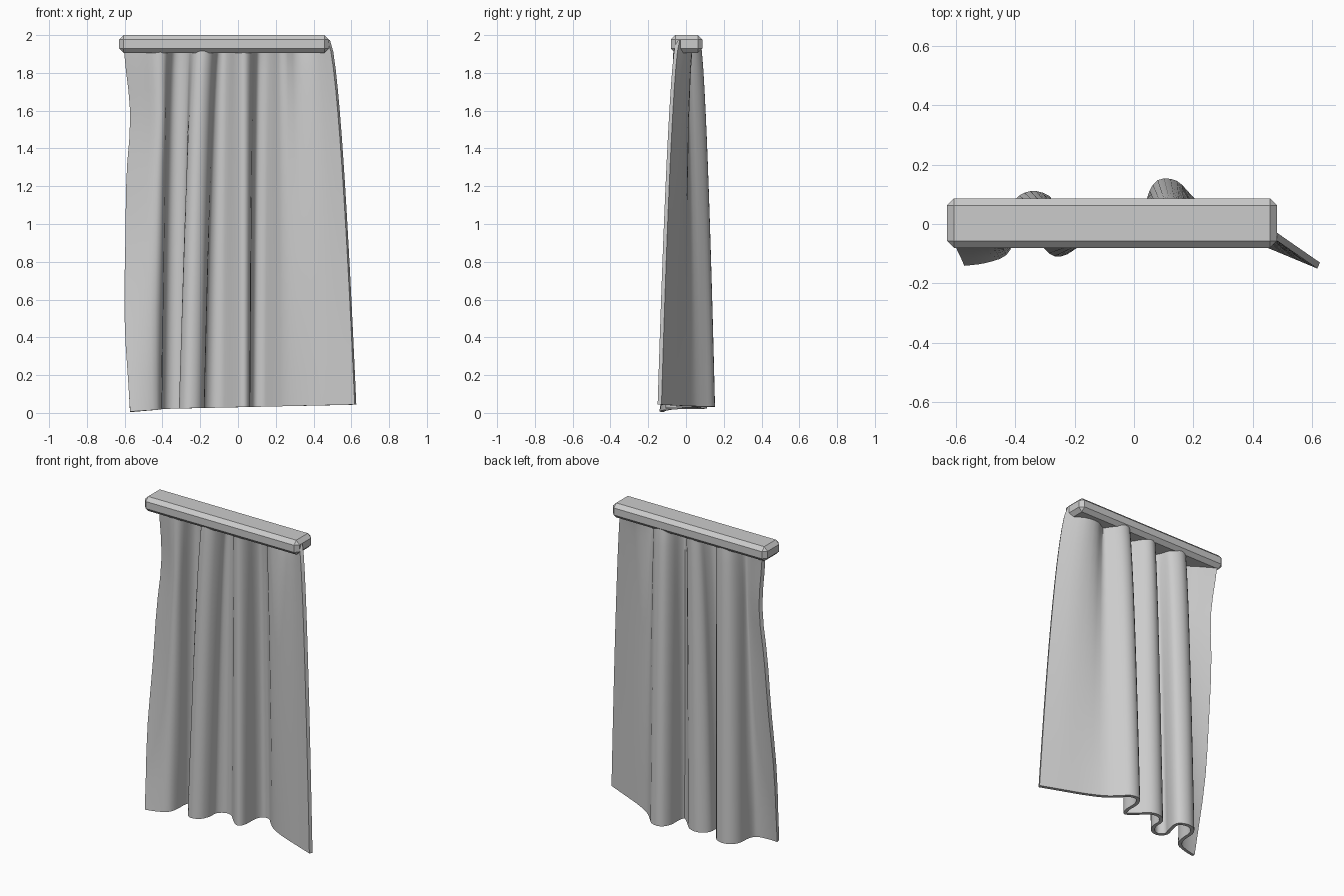
import bpy, bmesh, math
from mathutils import Vector

if "Cube" in bpy.data.objects:
    bpy.data.objects.remove(bpy.data.objects["Cube"])

# rail: chamfered box
bpy.ops.mesh.primitive_cube_add(size=1, location=(-0.074, 0.003, 1.953))
rail = bpy.context.object
rail.name = "curtain_rail"
rail.scale = (1.112, 0.167, 0.094)
bpy.ops.object.transform_apply(location=False, rotation=False, scale=True)
bev = rail.modifiers.new("chamfer", 'BEVEL')
bev.width = 0.024
bev.segments = 1

# curtain: matching fold profiles at the rail and at the hem
HEM = [(-.567, -.130), (-.50, -.121), (-.435, -.096), (-.415, -.04), (-.41, .04),
       (-.38, .087), (-.33, .10), (-.28, .072), (-.287, .0), (-.302, -.06),
       (-.265, -.098), (-.215, -.083), (-.19, -.03), (-.185, .03), (-.14, .068),
       (-.08, .06), (-.02, .0), (.03, -.04), (.052, .0), (.055, .085),
       (.085, .138), (.14, .135), (.185, .09), (.25, .03), (.36, -.03),
       (.49, -.085), (.622, -.14)]
TOP = [(-.605, .06), (-.51, .005), (-.43, -.045), (-.385, -.035), (-.36, .02),
       (-.335, .05), (-.295, .055), (-.25, .03), (-.23, -.01), (-.205, -.045),
       (-.17, -.05), (-.14, -.03), (-.12, .01), (-.105, .045), (-.07, .055),
       (-.035, .03), (.0, -.03), (.035, -.05), (.065, -.02), (.085, .03),
       (.11, .06), (.15, .06), (.19, .035), (.235, -.02), (.30, .028),
       (.38, .025), (.48, -.042)]


def smooth_path(pts, sub=3):
    p = [Vector(q) for q in pts]
    p = [2 * p[0] - p[1]] + p + [2 * p[-1] - p[-2]]
    out = []
    for i in range(1, len(p) - 2):
        a, b, c, d = p[i - 1:i + 3]
        for k in range(sub):
            t = k / sub
            out.append(0.5 * (2 * b + (c - a) * t + (2 * a - 5 * b + 4 * c - d) * t * t
                              + (3 * b - a - 3 * c + d) * t ** 3))
    return out + [p[-2]]


top, hem = smooth_path(TOP), smooth_path(HEM)
n, rows = len(top), 14
bm = bmesh.new()
grid = []
for r in range(rows + 1):
    t = (r / rows) ** 1.3
    row = []
    for i in range(n):
        left = max(0, 1 - i / 10)          # weight of the loose left edge
        e = t ** (0.6 + 0.4 * left)
        p = top[i].lerp(hem[i], e)
        pinch = 0.033 * math.exp(-((t - 0.2) / 0.13) ** 2)
        sway = -0.022 * math.exp(-((t - 0.75) / 0.2) ** 2)
        x = p.x + left * (pinch + sway)
        y = p.y + left * 0.03 * math.sin(math.pi * t)
        z_hem = 0.03 + 0.022 * hem[i].x - 0.012 * left
        row.append(bm.verts.new((x, y, 1.975 + (z_hem - 1.975) * t)))
    grid.append(row)
for r in range(rows):
    for i in range(n - 1):
        bm.faces.new((grid[r][i], grid[r + 1][i], grid[r + 1][i + 1], grid[r][i + 1]))
mesh = bpy.data.meshes.new("curtain")
bm.to_mesh(mesh)
bm.free()
curtain = bpy.data.objects.new("curtain", mesh)
bpy.context.collection.objects.link(curtain)

# cloth thickness, applied so the hem and side edges stay crisp
bpy.ops.object.select_all(action='DESELECT')
curtain.select_set(True)
bpy.context.view_layer.objects.active = curtain
sol = curtain.modifiers.new("cloth_thickness", 'SOLIDIFY')
sol.thickness = 0.022
sol.offset = 0
bpy.ops.object.modifier_apply(modifier=sol.name)
bpy.ops.object.shade_smooth_by_angle(angle=math.radians(50))
